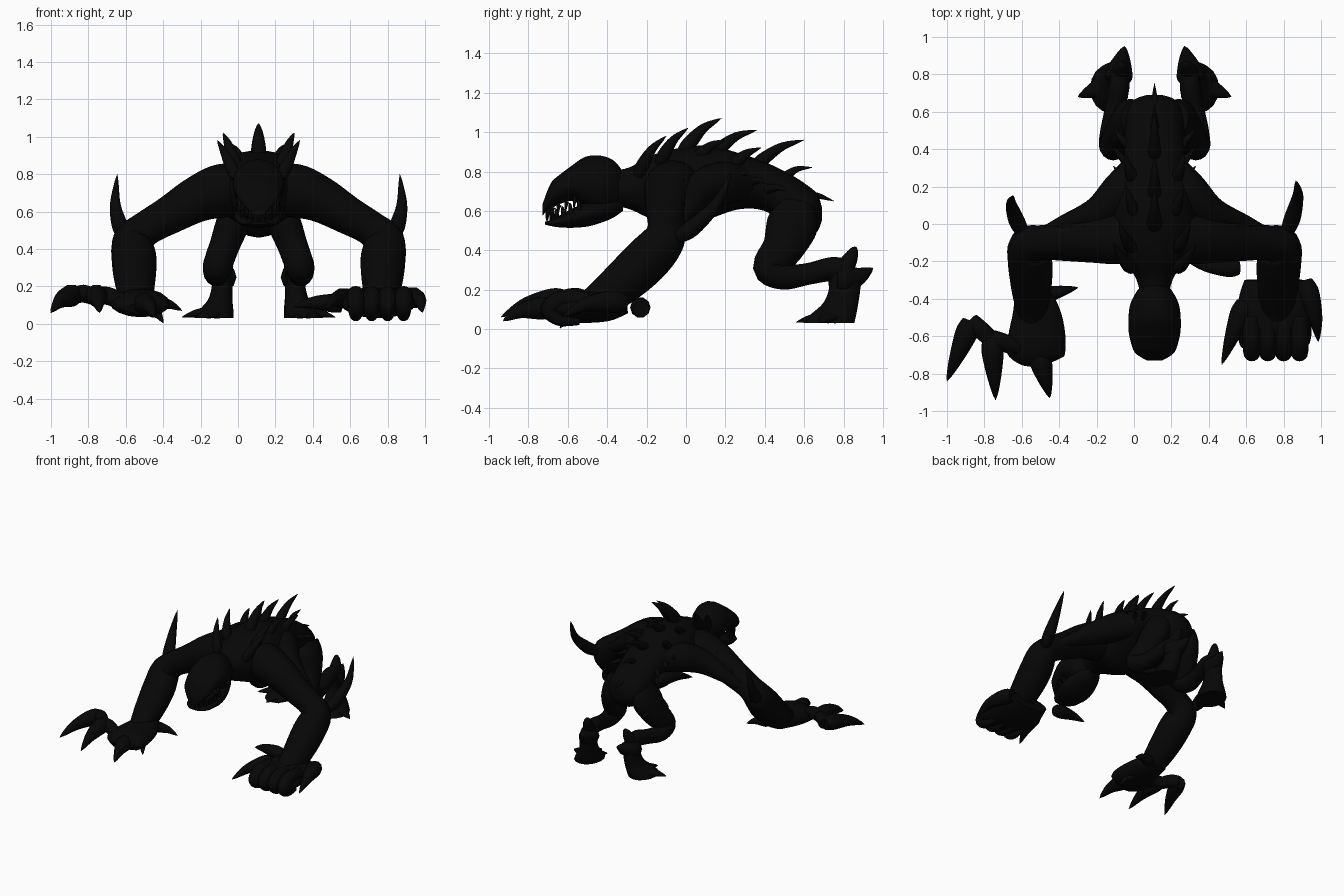
import bpy, bmesh, math, random
from mathutils import Vector

cube = bpy.data.objects.get("Cube")
if cube:
    bpy.data.objects.remove(cube, do_unlink=True)

random.seed(4)
MID = 0.11          # the body is offset from the centre of the pose
SIDES, STEPS = 16, 5

hide = bpy.data.materials.new("black_hide")
hide.use_nodes = True
COLOUR = (0.002, 0.002, 0.002, 1)
hide.diffuse_color = COLOUR
hide.node_tree.nodes["Principled BSDF"].inputs["Base Color"].default_value = COLOUR


def catmull(a, b, c, d, t):
    return (b * 2 + (c - a) * t + (a * 2 - b * 5 + c * 4 - d) * t * t
            + (b * 3 - a - c * 3 + d) * t ** 3) / 2


def resample(rows):
    """Smoothly interpolate rows of numbers."""
    out = []
    last = len(rows) - 1
    for i in range(last):
        quad = [rows[max(0, min(last, i + k))] for k in (-1, 0, 1, 2)]
        for s in range(STEPS):
            out.append([catmull(*vals, s / STEPS) for vals in zip(*quad)])
    out.append(list(rows[-1]))
    return out


def loft(name, rows, side=(1, 0, 0), sides=SIDES, axis=None):
    """Skin elliptical rings along rows of x, y, z, half width, half height.
    The rings face along the path, or along a fixed axis."""
    rows = resample([r if len(r) > 4 else (*r, r[3]) for r in rows])
    centres = [Vector(r[:3]) for r in rows]
    bm = bmesh.new()
    rings = []
    for i, row in enumerate(rows):
        ahead = centres[min(i + 1, len(rows) - 1)]
        t = Vector(axis) if axis else (ahead - centres[max(i - 1, 0)]).normalized()
        u = Vector(side)
        u = (u - t * u.dot(t)).normalized()
        v = t.cross(u)
        w, h = max(row[3], 0.002), max(row[4], 0.002)
        ring = []
        for k in range(sides):
            a = math.tau * k / sides
            ring.append(bm.verts.new(centres[i] + u * w * math.cos(a) + v * h * math.sin(a)))
        rings.append(ring)
    for lower, upper in zip(rings, rings[1:]):
        for k in range(sides):
            n = (k + 1) % sides
            bm.faces.new((lower[k], lower[n], upper[n], upper[k]))
    bm.faces.new(rings[0])
    bm.faces.new(rings[-1])
    bmesh.ops.recalc_face_normals(bm, faces=bm.faces)
    for face in bm.faces:
        face.smooth = len(face.verts) == 4
    mesh = bpy.data.meshes.new(name)
    bm.to_mesh(mesh)
    bm.free()
    mesh.materials.append(hide)
    obj = bpy.data.objects.new(name, mesh)
    bpy.context.collection.objects.link(obj)


def spike(name, base, tip, r, bend=(0, 0, 0.02), flat=1.0):
    """A curved horn or claw that tapers to a point."""
    base, tip = Vector(base), Vector(tip)
    rows = []
    for t, width in ((0, 0.8), (0.2, 1), (0.6, 0.66), (0.9, 0.25), (1, 0)):
        p = base.lerp(tip, t) + Vector(bend) * math.sin(math.pi * t)
        rows.append((*p, r * width, r * width * flat))
    along = (tip - base).normalized()
    side = (0, 1, 0) if abs(along.x) > 0.8 else (1, 0, 0)
    loft(name, rows, side, 10)


def profile(name, rows):
    """Midline shape from rows of y, top, bottom, half width."""
    loft(name, [(MID, y, (a + b) / 2, w, (a - b) / 2) for y, a, b, w in rows], axis=(0, 1, 0))


# Torso with neck and rump
profile("torso", [
    (-.4, .8, .63, .07), (-.29, .82, .61, .1), (-.18, .88, .56, .17),
    (-.03, .92, .51, .23), (.12, .93, .56, .22), (.28, .89, .61, .18),
    (.42, .84, .59, .16), (.54, .78, .47, .16), (.63, .72, .47, .14),
    (.67, .68, .5, .1), (.69, .62, .55, .04)])

# Blunt drooping skull and open lower jaw
profile("skull", [
    (-.31, .78, .63, .05), (-.36, .85, .6, .095), (-.43, .88, .58, .13), (-.51, .875, .62, .14),
    (-.58, .83, .65, .138), (-.64, .785, .635, .125), (-.68, .75, .615, .11),
    (-.705, .7, .6, .085), (-.73, .63, .575, .04)])
profile("lower_jaw", [
    (-.32, .66, .6, .05), (-.38, .68, .56, .09), (-.48, .66, .525, .125),
    (-.56, .62, .515, .13), (-.62, .59, .515, .115), (-.67, .56, .52, .095), (-.715, .545, .53, .05)])

# Teeth around both jaws
for i in range(11):
    a = math.pi * (i / 10 - 0.5)
    x, y = MID + 0.105 * math.sin(a), -0.56 - 0.14 * math.cos(a)
    lip = 0.65 - (-0.56 - y) * 0.4
    spike("upper_tooth", (x, y, lip + 0.015), (x, y - 0.01, lip - 0.05), 0.013)
    spike("lower_tooth", (x, y + 0.02, lip - 0.06), (x, y + 0.01, lip + 0.005), 0.012)

# Spines down the back: y and z of the root, then of the tip
for y, z, ty, tz, r in [
        (-.02, .88, .18, 1.07, .04), (.14, .88, .36, 1.01, .035),
        (.35, .82, .6, .96, .035), (.49, .75, .64, .82, .025), (.59, .67, .75, .65, .025)]:
    spike("back_spine", (MID, y, z), (MID, ty, tz), r, (0, -.02, .02))


for s, label in ((1, "left"), (-1, "right")):
    def at(d, *rest):
        return (MID + s * d, *rest)

    # Arm: shoulder, elbow, forearm, wrist
    bend_side = (s * .42, -.48, .62)
    loft(label + "_arm", [
        at(.06, -.03, .72, .13), at(.2, -.07, .71, .145), at(.33, -.085, .665, .125),
        at(.47, -.095, .585, .105), at(.6, -.1, .51, .095), at(.67, -.12, .44, .11),
        at(.665, -.21, .34, .12), at(.66, -.33, .23, .11), at(.655, -.44, .15, .09),
        at(.65, -.54, .11, .06)], bend_side)
    loft(label + "_back_muscle", [
        at(.08, .32, .74, .08), at(.17, .18, .74, .11), at(.3, .06, .69, .09),
        at(.48, .0, .59, .05), at(.6, -.05, .52, .03)], (0, 0, 1))
    tip_y = .19 + s * .04
    spike(label + "_elbow_horn", at(.71, -.04, .47), at(.755, tip_y, .8), .045, (s * .03, .03, -.04))

    # Hind leg: thigh, knee, hock
    loft(label + "_hind_leg", [
        at(.1, .56, .62, .09, .1), at(.14, .54, .53, .09, .13), at(.185, .49, .41, .08, .105),
        at(.22, .42, .31, .078, .08), at(.225, .5, .265, .065), at(.21, .62, .28, .055),
        at(.19, .74, .305, .055, .06), at(.19, .82, .3, .045, .055)])
    # Shank flaring into a flat foot, with toes and hock spurs
    loft(label + "_foot", [
        at(.19, .79, .33, .04, .04), at(.19, .805, .28, .055, .085), at(.195, .805, .2, .055, .08),
        at(.205, .785, .13, .065, .09), at(.225, .75, .075, .09, .115),
        at(.24, .725, .03, .105, .13)], axis=(0, 0, 1))
    for d, y in ((.17, .6), (.25, .56), (.41, .68)):
        spike(label + "_toe", at(.22, .76, .06), at(d, y, .035), .06, (0, 0, .01), .55)
    spike(label + "_hock_spur", at(.2, .76, .25), at(.16, .95, .31), .075, (0, 0, -.02))
    loft(label + "_upper_spur", [
        at(.19, .79, .28, .05), at(.18, .83, .35, .04), at(.17, .855, .4, .022), at(.17, .865, .415, .005)])

    # Paired spines beside the ridge
    for d, y, z, lean, rise in ((.12, -.24, .78, .1, .2), (.12, -.13, .84, .07, .18),
                                (.1, .06, .86, .05, .1), (.11, .24, .82, .05, .1)):
        spike(label + "_side_spine", at(d, y, z), at(d + lean, y + .14, z + rise), .035, (0, -.02, .01))
    # Small thorns along the arm and flank
    for i in range(4):
        d = .34 + i * .07
        z = .83 - (d - .25) * .85
        spike(label + "_arm_thorn", at(d - .04, -.06 + random.uniform(-.04, .04), z - .03),
              at(d + .04, -.01, z), .022)
    for i in range(3):
        spike(label + "_flank_thorn", at(.13, .2 + i * .1, .76 - i * .03),
              at(.22, .31 + i * .1, .78 - i * .04), .024)

# Right hand, spread open
loft("right_palm", [
    (-.54, -.38, .14, .1, .06), (-.52, -.5, .12, .135, .07), (-.52, -.62, .11, .155, .075),
    (-.53, -.7, .1, .15, .06), (-.53, -.75, .08, .07, .03)])
for root, joint, tip in [((-.76, -.62, .14), (-.87, -.52, .15), (-1, -.84, .06)),
                         ((-.6, -.67, .11), (-.76, -.61, .15), (-.74, -.94, .06)),
                         ((-.54, -.56, .12), (-.51, -.69, .1), (-.45, -.93, .04))]:
    knuckle = Vector(root).lerp(Vector(joint), .6) + Vector((0, 0, .015))
    loft("right_finger", [(*root, .045), (*knuckle, .048), (*joint, .045)], (0, 0, 1))
    spike("right_claw", joint, tip, .06, (0, 0, .03))
spike("right_thumb_claw", (-.48, -.38, .11), (-.3, -.34, .07), .04)
spike("right_under_claw", (-.47, -.55, .07), (-.4, -.64, .005), .035)

# Left hand, curled into the ground
loft("left_palm", [
    (.75, -.3, .13, .16, .05), (.75, -.4, .12, .19, .08), (.75, -.55, .11, .2, .08),
    (.76, -.65, .1, .18, .065), (.76, -.69, .09, .1, .04)])
for i in range(4):
    x = .63 + i * .085
    loft("left_finger", [(x, -.5, .14, .05), (x, -.62, .15, .05), (x, -.69, .1, .045),
                         (x, -.64, .05, .035), (x, -.54, .035, .015)])
spike("left_inner_claw", (.59, -.42, .13), (.47, -.75, .08), .055, (0, 0, .03))
spike("left_outer_claw", (.91, -.31, .13), (.985, -.63, .06), .058, (.015, 0, .04))
spike("left_thumb_claw", (.56, -.23, .1), (.3, -.21, .09), .052, (0, -.01, .02))
